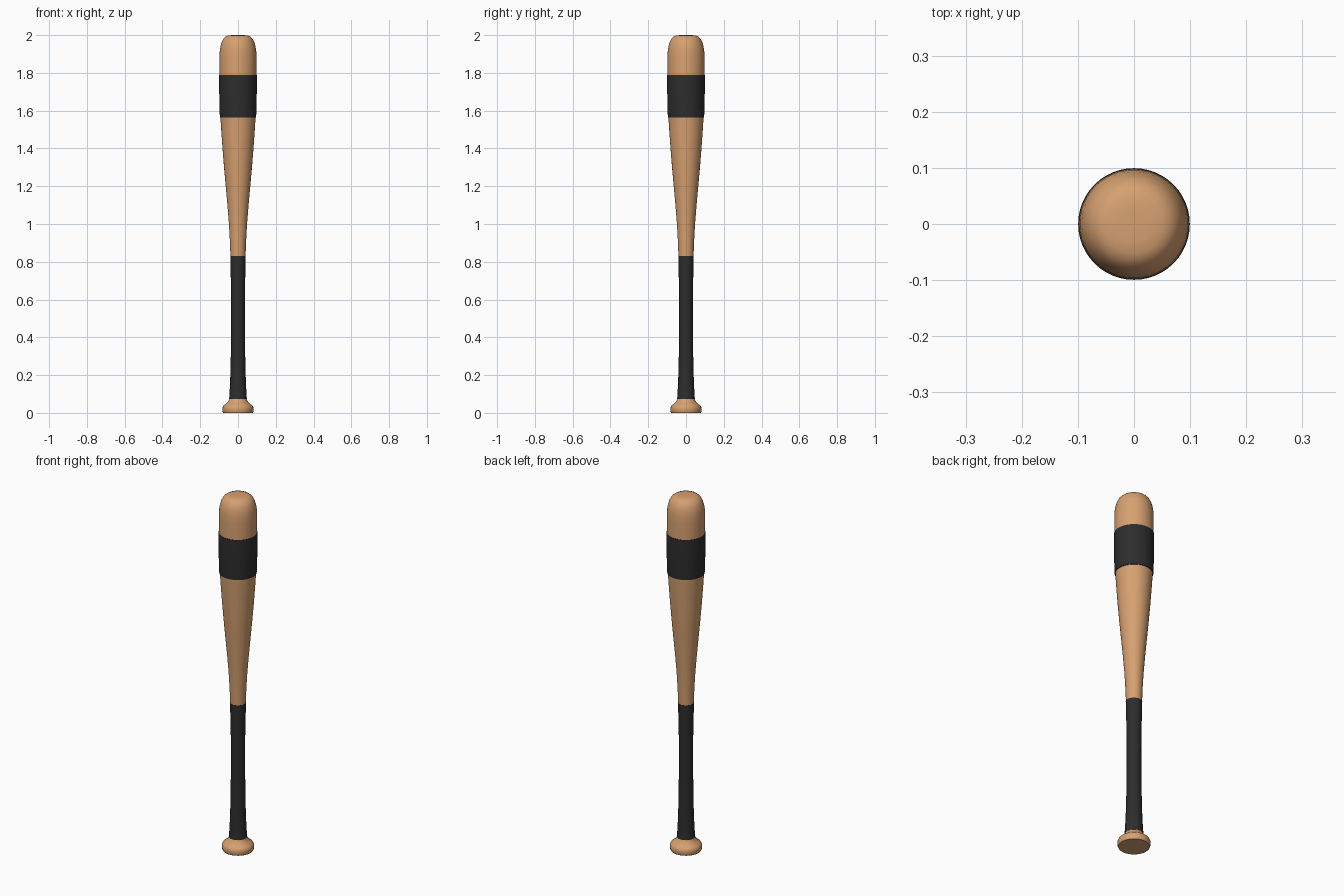
import bpy, bmesh, math

if "Cube" in bpy.data.objects:
    bpy.data.objects.remove(bpy.data.objects["Cube"])

def material(name, rgb):
    m = bpy.data.materials.new(name)
    m.diffuse_color = (*rgb, 1)
    m.use_nodes = True
    m.node_tree.nodes["Principled BSDF"].inputs["Base Color"].default_value = m.diffuse_color
    return m

wood = material("light wood", (0.68, 0.355, 0.165))
black = material("black tape", (0.026, 0.026, 0.026))
SEG = 48

def lathe(name, profile, mat, cap_bottom=False, cap_top=False):
    bm = bmesh.new()
    rings = [[bm.verts.new((r * math.cos(2 * math.pi * i / SEG),
                            r * math.sin(2 * math.pi * i / SEG), z))
              for i in range(SEG)] for r, z in profile]
    for a, b in zip(rings, rings[1:]):
        for i in range(SEG):
            j = (i + 1) % SEG
            bm.faces.new((a[i], a[j], b[j], b[i]))
    if cap_bottom:
        bm.faces.new(rings[0][::-1])
    if cap_top:
        bm.faces.new(rings[-1])
    me = bpy.data.meshes.new(name)
    bm.to_mesh(me)
    bm.free()
    me.materials.append(mat)
    ob = bpy.data.objects.new(name, me)
    bpy.context.collection.objects.link(ob)
    bpy.ops.object.select_all(action='DESELECT')
    ob.select_set(True)
    bpy.context.view_layer.objects.active = ob
    bpy.ops.object.shade_smooth_by_angle(angle=math.radians(40))
    return ob

# Knob at the foot
lathe("knob", [(0.078, 0), (0.081, 0.006), (0.082, 0.02), (0.081, 0.03), (0.076, 0.039),
               (0.064, 0.048), (0.054, 0.058), (0.048, 0.068), (0.045, 0.075)],
      wood, cap_bottom=True)

# Taped grip
lathe("grip", [(0.044, 0.073), (0.047, 0.073), (0.045, 0.10), (0.042, 0.16), (0.039, 0.25),
               (0.037, 0.40), (0.036, 0.55), (0.0375, 0.68), (0.041, 0.83), (0.039, 0.83)], black)

# Tapering barrel
lathe("barrel", [(0.040, 0.83), (0.043, 0.91), (0.048, 1.0), (0.056, 1.1), (0.065, 1.2),
                 (0.074, 1.3), (0.082, 1.4), (0.089, 1.5), (0.093, 1.565)], wood)

# Dark band round the barrel
lathe("barrel_band", [(0.092, 1.563), (0.096, 1.563), (0.098, 1.62), (0.0995, 1.70),
                      (0.0995, 1.79), (0.097, 1.79)], black)

# Rounded end
lathe("barrel_end", [(0.098, 1.79), (0.098, 1.88), (0.0965, 1.915), (0.093, 1.94),
                     (0.087, 1.962), (0.078, 1.98), (0.066, 1.992), (0.052, 1.998),
                     (0.03, 2.0), (0.004, 2.0)], wood, cap_top=True)
